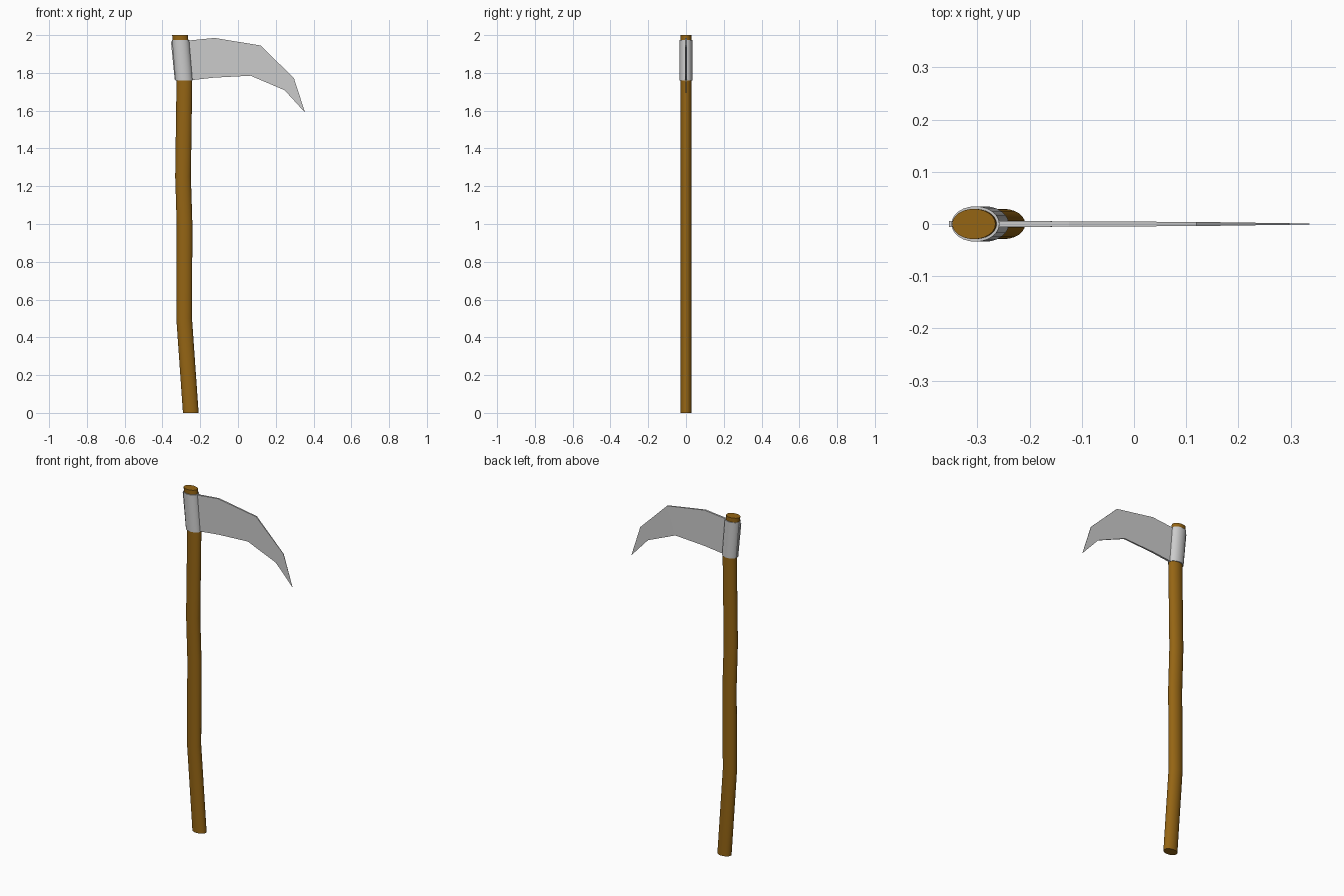
import bpy, bmesh, math

if "Cube" in bpy.data.objects:
    bpy.data.objects.remove(bpy.data.objects["Cube"])

wood = bpy.data.materials.new("wood")
wood.diffuse_color = (0.30, 0.13, 0.007, 1)
wood.use_nodes = True
wood.node_tree.nodes["Principled BSDF"].inputs["Base Color"].default_value = wood.diffuse_color


def finish(name, bm, mat=None, smooth=False):
    bmesh.ops.recalc_face_normals(bm, faces=bm.faces)
    me = bpy.data.meshes.new(name)
    bm.to_mesh(me)
    bm.free()
    ob = bpy.data.objects.new(name, me)
    bpy.context.collection.objects.link(ob)
    if mat:
        me.materials.append(mat)
    if smooth:
        bpy.ops.object.select_all(action='DESELECT')
        ob.select_set(True)
        bpy.context.view_layer.objects.active = ob
        bpy.ops.object.shade_smooth_by_angle(angle=math.radians(35))
    return ob


def loft(name, path, rx, ry, mat=None, n=24):
    """Oval column with level rings centred on each (x, z) of the path."""
    bm = bmesh.new()
    rings = []
    for x, z in path:
        rings.append([bm.verts.new((x + rx * math.cos(a), ry * math.sin(a), z))
                      for a in (2 * math.pi * i / n for i in range(n))])
    for a, b in zip(rings, rings[1:]):
        for i in range(n):
            j = (i + 1) % n
            bm.faces.new((a[i], a[j], b[j], b[i]))
    bm.faces.new(rings[0])
    bm.faces.new(rings[-1])
    return finish(name, bm, mat, True)


# Crooked wooden handle
loft("handle", [(-0.25, 0), (-0.285, 0.5), (-0.283, 1.0), (-0.291, 1.25),
                (-0.284, 1.75), (-0.307, 2.0)], 0.0415, 0.029, wood)

# Metal collar around the top of the handle
loft("collar", [(-0.286, 1.76), (-0.304, 1.975)], 0.046, 0.034)

# Curved blade: stations of (top x, top z, bottom x, bottom z, half thickness),
# starting at the rear tab behind the collar and ending in a point
stations = [(-0.355, 1.965, -0.335, 1.765, 0.006),
            (-0.254, 1.972, -0.243, 1.762, 0.006),
            (-0.125, 1.985, -0.125, 1.775, 0.005),
            (0.12, 1.945, 0.067, 1.785, 0.004),
            (0.296, 1.772, 0.247, 1.708, 0.0015)]
bm = bmesh.new()
loops = [[bm.verts.new(p) for p in ((tx, -h, tz), (tx, h, tz), (bx, h, bz), (bx, -h, bz))]
         for tx, tz, bx, bz, h in stations]
tip = bm.verts.new((0.355, 0, 1.59))
bm.faces.new(loops[0])
for a, b in zip(loops, loops[1:]):
    for i in range(4):
        j = (i + 1) % 4
        bm.faces.new((a[i], a[j], b[j], b[i]))
for i in range(4):
    bm.faces.new((loops[-1][i], loops[-1][(i + 1) % 4], tip))
finish("blade", bm)
